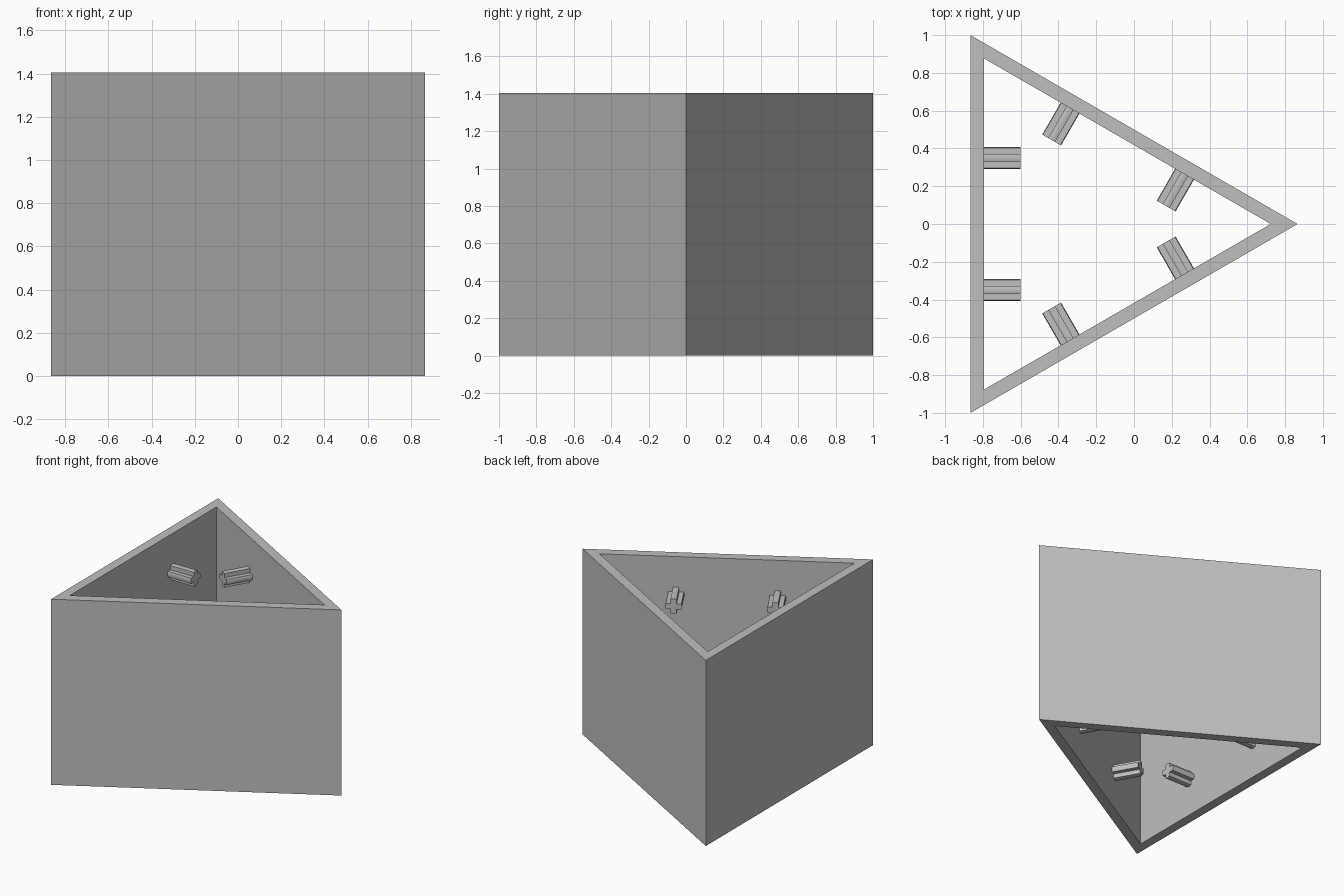
import bpy
import bmesh
from math import sin, cos, pi, sqrt, radians, asin
from mathutils import Matrix, Vector

old = bpy.data.objects.get("Cube")
if old:
    bpy.data.objects.remove(old, do_unlink=True)

HEIGHT = 1.405
OUTER_R = 2 / sqrt(3)                 # triangle with sides of 2 units
WALL = 0.071
INNER_R = OUTER_R - 2 * WALL
CENTRE = Vector((-sqrt(3) / 6, 0, 0))  # centroid, so the bounds are centred
PEG_R, PEG_ARM, PEG_LENGTH = 0.0575, 0.021, 0.195
PEG_SIDE = 0.35
PEG_HEIGHTS = (0.287, HEIGHT - 0.287)

grey = bpy.data.materials.new("light grey")
grey.use_nodes = True
colour = (0.52, 0.52, 0.52, 1)
grey.diffuse_color = colour
grey.node_tree.nodes["Principled BSDF"].inputs["Base Color"].default_value = colour


def make_object(name, bm):
    bmesh.ops.recalc_face_normals(bm, faces=bm.faces)
    mesh = bpy.data.meshes.new(name)
    bm.to_mesh(mesh)
    bm.free()
    mesh.materials.append(grey)
    obj = bpy.data.objects.new(name, mesh)
    bpy.context.collection.objects.link(obj)
    return obj


def extrude(bm, faces, vector):
    new = bmesh.ops.extrude_face_region(bm, geom=faces)["geom"]
    verts = [v for v in new if isinstance(v, bmesh.types.BMVert)]
    bmesh.ops.translate(bm, verts=verts, vec=vector)


# Triangular wall: a mitred ring raised to full height
bm = bmesh.new()
rings = [[bm.verts.new(CENTRE + Vector((r * cos(a), r * sin(a), 0)))
          for a in (0, 2 * pi / 3, 4 * pi / 3)] for r in (OUTER_R, INNER_R)]
outer, inner = rings
ring_faces = [bm.faces.new((outer[i], outer[(i + 1) % 3], inner[(i + 1) % 3], inner[i]))
              for i in range(3)]
extrude(bm, ring_faces, (0, 0, HEIGHT))
make_object("triangular_wall", bm)


# Cross-shaped peg: four arms with rounded tips, pointing along +x
def cross_section():
    points = []
    spread = asin(PEG_ARM / PEG_R)
    for k in range(4):
        turn = k * pi / 2
        for step in (-1, -0.5, 0, 0.5, 1):
            a = turn + step * spread
            points.append((PEG_R * cos(a), PEG_R * sin(a)))
        # inner corner between this arm and the next
        a = turn + pi / 4
        points.append((PEG_ARM * sqrt(2) * cos(a), PEG_ARM * sqrt(2) * sin(a)))
    return points


def add_peg(name, matrix):
    bm = bmesh.new()
    face = bm.faces.new([bm.verts.new((0, y, z)) for y, z in cross_section()])
    extrude(bm, [face], (PEG_LENGTH, 0, 0))
    bm.transform(matrix)
    obj = make_object(name, bm)
    bpy.ops.object.select_all(action='DESELECT')
    obj.select_set(True)
    bpy.context.view_layer.objects.active = obj
    bpy.ops.object.shade_smooth_by_angle(angle=radians(35))


# Two pegs at each of two levels on every wall
for side, angle in (("right", 0), ("front", 2 * pi / 3), ("back", -2 * pi / 3)):
    for level, z in zip(("lower", "upper"), PEG_HEIGHTS):
        for number, y in enumerate((-PEG_SIDE, PEG_SIDE), 1):
            place = (Matrix.Translation(CENTRE) @ Matrix.Rotation(angle, 4, 'Z')
                     @ Matrix.Translation((-INNER_R / 2, y, z)))
            add_peg(f"{side}_{level}_peg_{number}", place)
